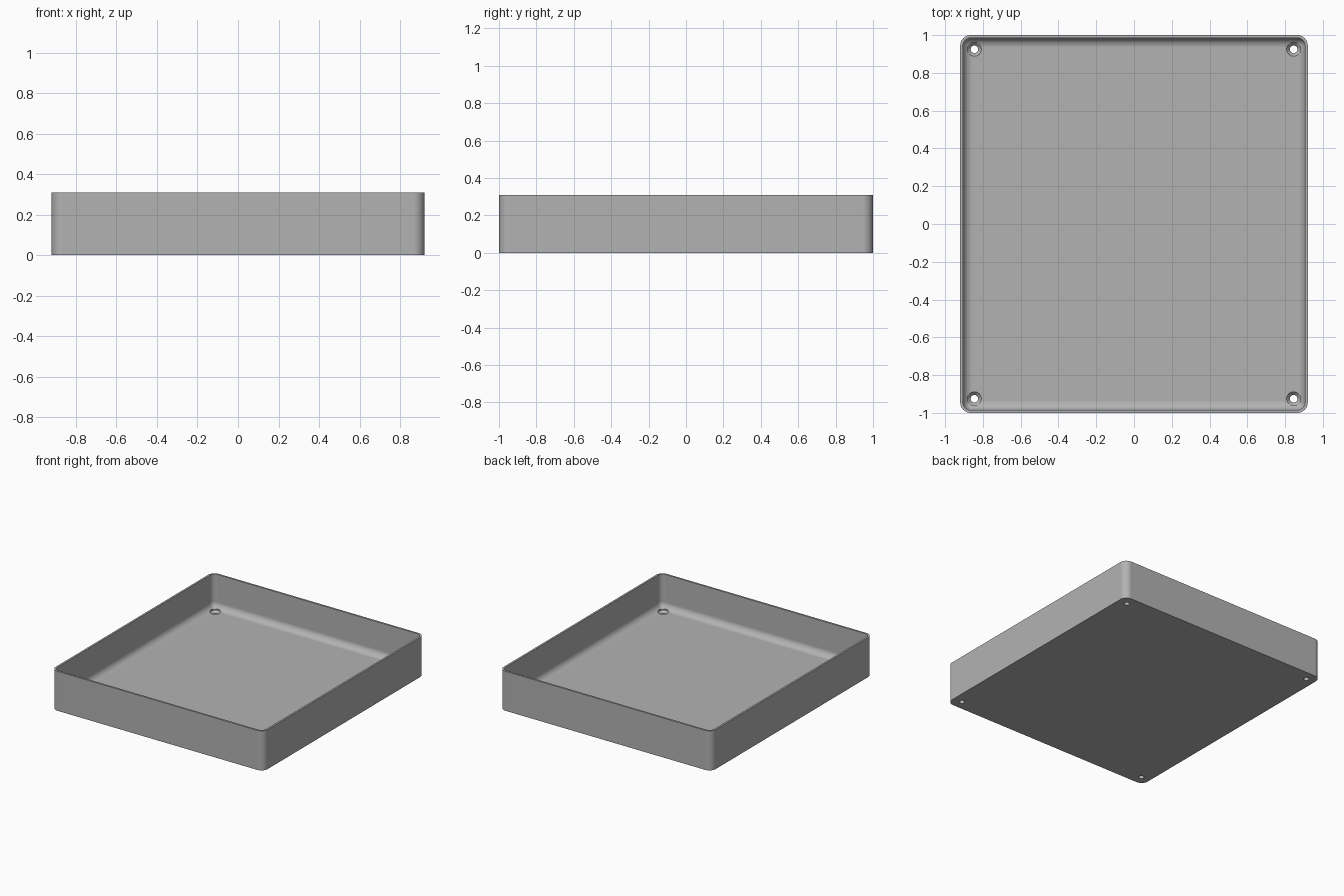
import bpy, bmesh, math
from mathutils import Vector

if "Cube" in bpy.data.objects:
    bpy.data.objects.remove(bpy.data.objects["Cube"], do_unlink=True)

HALF_X, HALF_Y, HEIGHT = 0.92, 1.0, 0.31
CORNER, WALL, FLOOR, FILLET = 0.055, 0.015, 0.045, 0.05

grey = bpy.data.materials.new("plain grey")
grey.use_nodes = True
grey.diffuse_color = (0.45, 0.45, 0.45, 1)
grey.node_tree.nodes["Principled BSDF"].inputs["Base Color"].default_value = grey.diffuse_color


def make_object(name, bm):
    bmesh.ops.recalc_face_normals(bm, faces=bm.faces)
    mesh = bpy.data.meshes.new(name)
    bm.to_mesh(mesh)
    bm.free()
    mesh.materials.append(grey)
    obj = bpy.data.objects.new(name, mesh)
    bpy.context.collection.objects.link(obj)
    return obj


def loft(bm, rings):
    """Skin a stack of equal point rings and cap both ends."""
    loops = [[bm.verts.new(p) for p in ring] for ring in rings]
    for a, b in zip(loops, loops[1:]):
        for i in range(len(a)):
            j = (i + 1) % len(a)
            bm.faces.new((a[i], a[j], b[j], b[i]))
    bm.faces.new(loops[0])
    bm.faces.new(loops[-1])


def rounded_rect(inset, z, steps=8):
    r = max(CORNER - inset, 0.006)
    cx, cy = HALF_X - inset - r, HALF_Y - inset - r
    points = []
    for k, (sx, sy) in enumerate(((1, 1), (-1, 1), (-1, -1), (1, -1))):
        for s in range(steps + 1):
            a = (k + s / steps) * math.pi / 2
            points.append(Vector((sx * cx + r * math.cos(a), sy * cy + r * math.sin(a), z)))
    return points


def circle(x, y, r, z, n=32):
    return [Vector((x + r * math.cos(i * math.tau / n), y + r * math.sin(i * math.tau / n), z))
            for i in range(n)]


# Open tray: outer wall, rim, inner wall, curved transition into the floor
rings = [rounded_rect(0, 0), rounded_rect(0, HEIGHT), rounded_rect(WALL, HEIGHT)]
for s in range(9):
    a = s / 8 * math.pi / 2
    rings.append(rounded_rect(WALL + FILLET * (1 - math.cos(a)),
                              FLOOR + FILLET * (1 - math.sin(a))))
bm = bmesh.new()
loft(bm, rings)
tray = make_object("tray", bm)

# Countersunk screw holes in the four corners
bm = bmesh.new()
for sx in (-1, 1):
    for sy in (-1, 1):
        profile = ((0.02, -0.05), (0.02, FLOOR - 0.02), (0.037, FLOOR - 0.002), (0.037, FLOOR + 0.05))
        loft(bm, [circle(sx * 0.845, sy * 0.925, r, z) for r, z in profile])
cutter = make_object("screw_hole_cutter", bm)
cutter.hide_render = True

cut = tray.modifiers.new("screw holes", 'BOOLEAN')
cut.object = cutter
cut.operation = 'DIFFERENCE'
cut.solver = 'EXACT'
bpy.ops.object.select_all(action='DESELECT')
tray.select_set(True)
bpy.context.view_layer.objects.active = tray
bpy.ops.object.modifier_apply(modifier=cut.name)
bpy.data.objects.remove(cutter, do_unlink=True)

# Smooth curves, flat panels
bpy.ops.object.shade_smooth_by_angle(angle=math.radians(30))
weighted = tray.modifiers.new("flat panels", 'WEIGHTED_NORMAL')
weighted.keep_sharp = True
